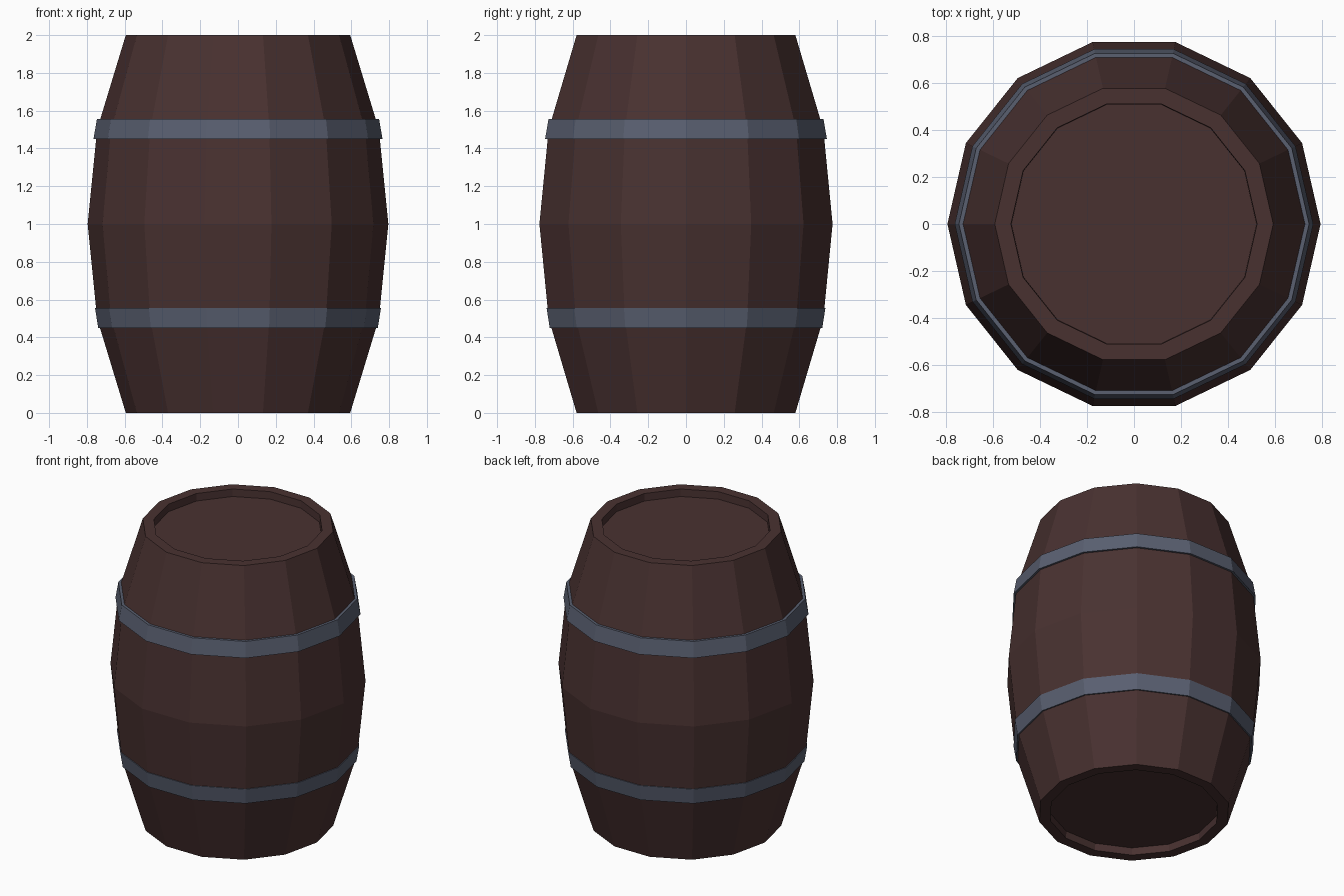
import bpy, bmesh, math

if "Cube" in bpy.data.objects:
    bpy.data.objects.remove(bpy.data.objects["Cube"])

SIDES = 14


def material(name, color):
    m = bpy.data.materials.new(name)
    m.diffuse_color = (*color, 1)
    m.use_nodes = True
    m.node_tree.nodes["Principled BSDF"].inputs["Base Color"].default_value = m.diffuse_color
    return m


def lathe(name, profile, mat, closed):
    """Spin (radius, height) points into a flat-faced solid; open profiles get end caps."""
    bm = bmesh.new()
    rings = []
    for r, z in profile:
        rings.append([bm.verts.new((r * math.cos(2 * math.pi * i / SIDES),
                                    r * math.sin(2 * math.pi * i / SIDES), z))
                      for i in range(SIDES)])
    n = len(rings)
    for k in range(n if closed else n - 1):
        a, b = rings[k], rings[(k + 1) % n]
        for i in range(SIDES):
            j = (i + 1) % SIDES
            bm.faces.new((a[i], a[j], b[j], b[i]))
    if not closed:
        bm.faces.new(rings[0])
        bm.faces.new(rings[-1])
    bmesh.ops.recalc_face_normals(bm, faces=bm.faces)
    me = bpy.data.meshes.new(name)
    bm.to_mesh(me)
    bm.free()
    me.materials.append(mat)
    ob = bpy.data.objects.new(name, me)
    bpy.context.collection.objects.link(ob)
    return ob


wood = material("dark_wood", (0.066, 0.031, 0.030))
iron = material("blue_grey_iron", (0.100, 0.115, 0.163))

# Barrel body with recessed lids at both ends
lower = [(0.523, 0.05), (0.525, 0.0), (0.594, 0.0), (0.746, 0.5)]
upper = [(r, 2 - z) for r, z in reversed(lower)]
lathe("barrel_body", lower + [(0.796, 1.0)] + upper, wood, False)

# Iron hoops, each sloping with the staves
lathe("upper_hoop", [(0.765, 1.45), (0.747, 1.555), (0.729, 1.555), (0.740, 1.45)], iron, True)
lathe("lower_hoop", [(0.740, 0.45), (0.757, 0.555), (0.738, 0.555), (0.722, 0.45)], iron, True)
